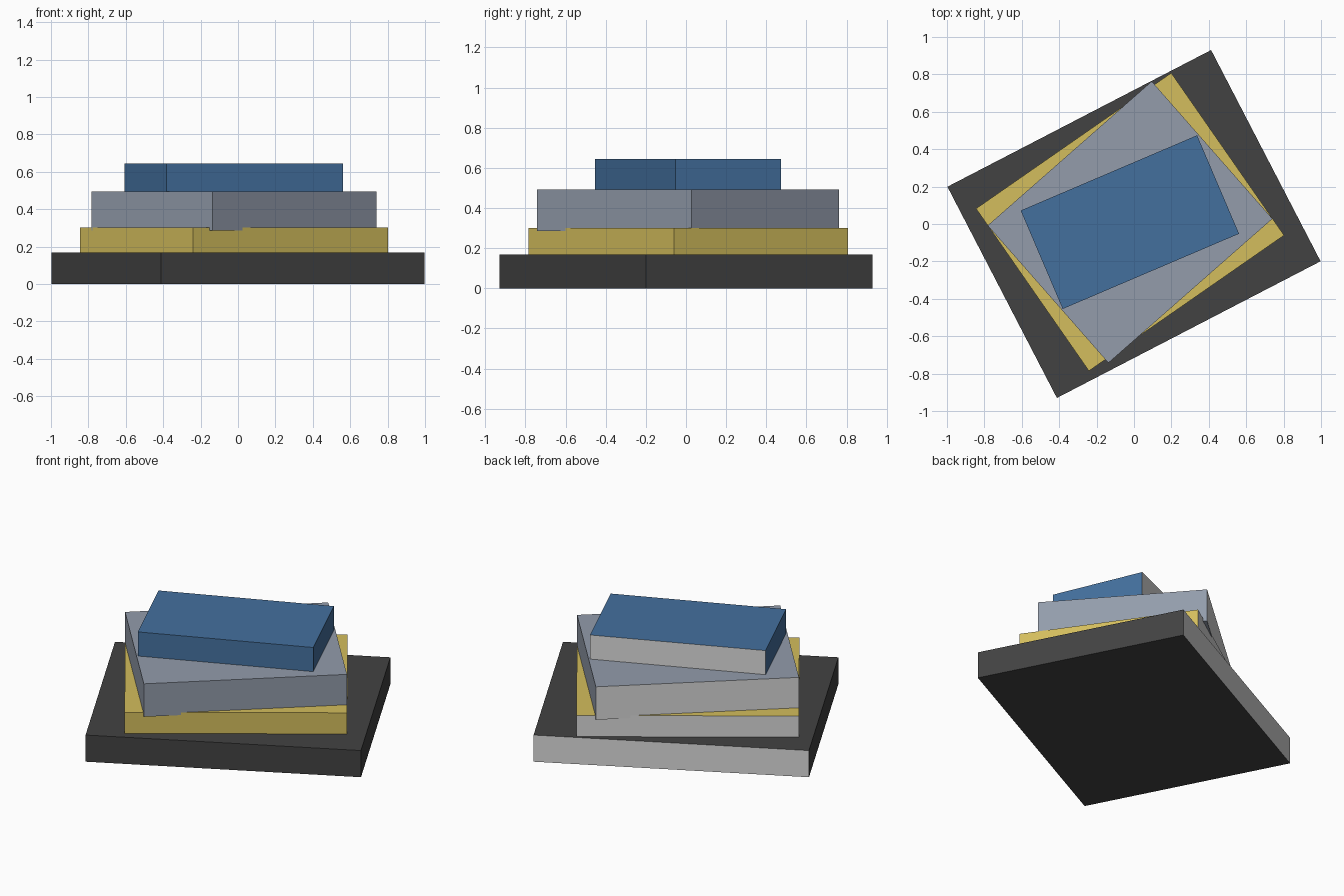
import bpy, math

if "Cube" in bpy.data.objects:
    bpy.data.objects.remove(bpy.data.objects["Cube"])


def srgb(c):
    c /= 255
    return c / 12.92 if c <= 0.04045 else ((c + 0.055) / 1.055) ** 2.4


def material(name, r, g, b):
    m = bpy.data.materials.new(name)
    m.diffuse_color = (srgb(r), srgb(g), srgb(b), 1)
    m.use_nodes = True
    m.node_tree.nodes["Principled BSDF"].inputs["Base Color"].default_value = m.diffuse_color
    return m


pale = material("pale grey", 218, 218, 218)


def slab(name, mat, center, size, angle, z0, z1):
    """Rotated flat box whose local back face is pale grey."""
    bpy.ops.mesh.primitive_cube_add(size=1, location=(*center, (z0 + z1) / 2))
    ob = bpy.context.object
    ob.name = name
    for v in ob.data.vertices:
        v.co.x *= size[0]
        v.co.y *= size[1]
        v.co.z *= z1 - z0
    ob.rotation_euler.z = math.radians(angle)
    ob.data.materials.append(mat)
    ob.data.materials.append(pale)
    for p in ob.data.polygons:
        p.material_index = 1 if p.normal.y > 0.5 else 0
    return ob


# stacked slabs, bottom to top, each sunk slightly into the one below
slab("base_slab", material("charcoal", 66, 66, 66),
     (0, 0), (1.588, 1.272), 27.4, 0, 0.168)
slab("lower_slab", material("mustard yellow", 212, 190, 93),
     (-0.021, 0.011), (1.271, 1.057), 34.8, 0.155, 0.301)
slab("middle_slab", material("slate grey", 147, 156, 171),
     (-0.021, 0.01), (1.168, 0.978), 41.3, 0.285, 0.493)
slab("top_slab", material("steel blue", 68, 112, 158),
     (-0.022, 0.01), (1.025, 0.572), 23.1, 0.48, 0.645)
